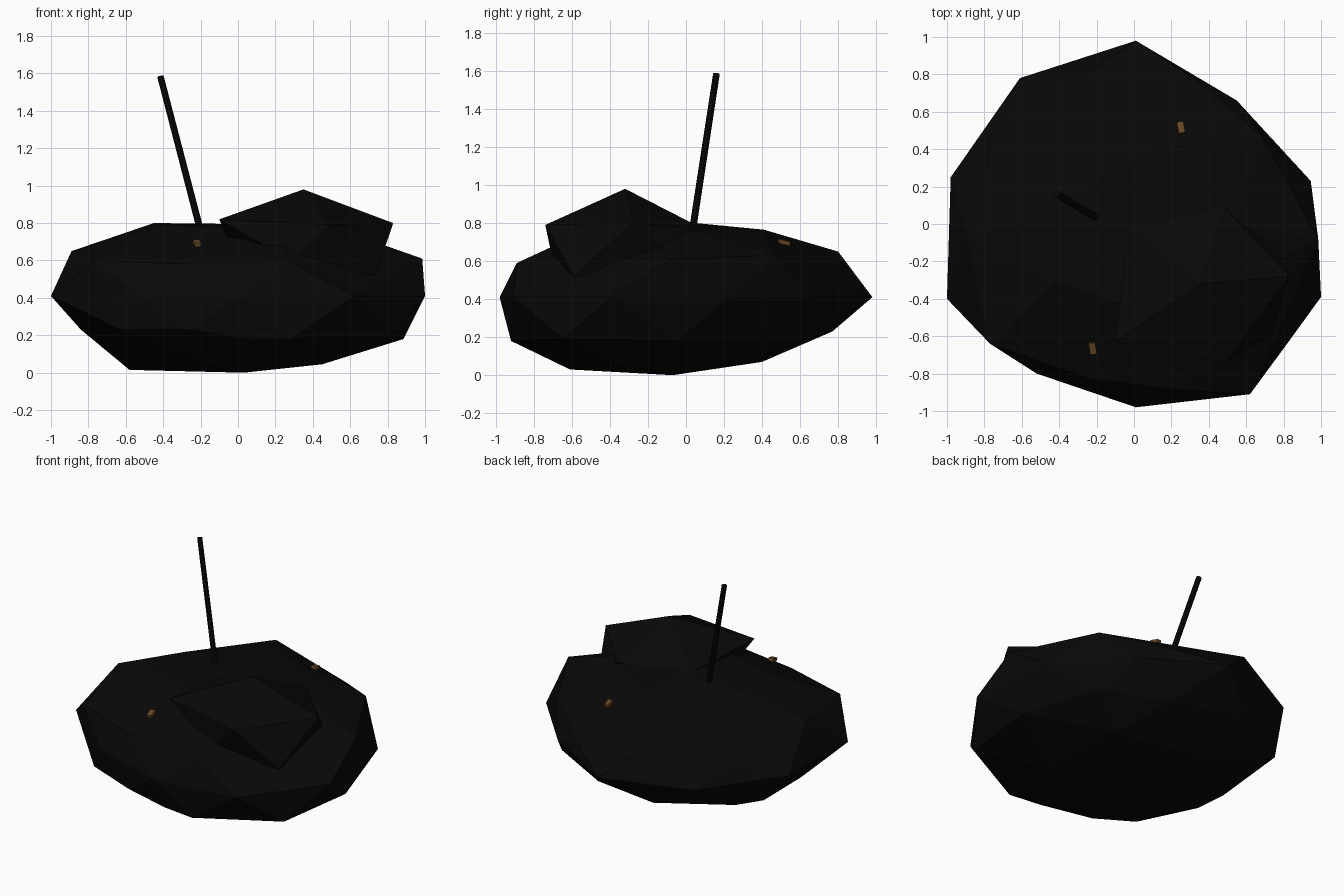
import bpy, bmesh
from mathutils import Vector

if "Cube" in bpy.data.objects:
    bpy.data.objects.remove(bpy.data.objects["Cube"])


def material(name, rgb):
    m = bpy.data.materials.new(name)
    m.diffuse_color = (*rgb, 1)
    m.use_nodes = True
    m.node_tree.nodes["Principled BSDF"].inputs["Base Color"].default_value = m.diffuse_color
    return m


black = material("charcoal_black", (0.0025, 0.0025, 0.0025))
brown = material("ember_brown", (0.14, 0.066, 0.018))


def add(name, bm, mat):
    bmesh.ops.recalc_face_normals(bm, faces=bm.faces)
    mesh = bpy.data.meshes.new(name)
    bm.to_mesh(mesh)
    bm.free()
    mesh.materials.append(mat)
    ob = bpy.data.objects.new(name, mesh)
    bpy.context.collection.objects.link(ob)
    return ob


def rock(name, points, mat):
    """Faceted stone wrapped around a few corner points."""
    bm = bmesh.new()
    for p in points:
        bm.verts.new(p)
    bmesh.ops.convex_hull(bm, input=bm.verts)
    loose = [v for v in bm.verts if not v.link_faces]
    bmesh.ops.delete(bm, geom=loose, context='VERTS')
    return add(name, bm, mat)


# large flattened boulder, described ring by ring
equator = [(-1, -.40), (-.98, .25), (-.61, .78), (.01, .98), (.55, .66),
           (.945, .23), (1, -.39), (.62, -.91), (.01, -.98), (-.52, -.80)]
shoulder = [(-.77, -.64, .60), (-.89, -.08, .65), (-.72, .52, .53),
            (-.26, .80, .65), (.30, .79, .50), (.685, .465, .63),
            (.985, -.08, .61), (.28, -.89, .59), (-.26, -.82, .58)]
crown = [(0, .04, .795), (-.45, .05, .80), (-.42, -.30, .79), (.10, .41, .765),
         (.53, 0, .77), (.16, -.50, .77)]
belly = [(-.84, -.10, .23), (-.70, .44, .20), (-.28, .77, .23), (.24, .65, .20),
         (.68, .43, .22), (.885, -.05, .18), (.815, -.645, .19), (.28, -.92, .18),
         (.04, -.89, .18), (-.25, -.88, .23), (-.63, -.725, .23)]
base = [(.03, -.07, 0), (.45, -.32, .045), (-.16, -.61, .03), (-.58, -.05, .015),
        (-.18, .40, .07), (.40, .30, .06)]
rock("boulder", [(x, y, .41) for x, y in equator] + shoulder + crown + belly + base,
     black)

# smaller stone resting on top
rock("upper_stone", [(.35, -.32, .98), (-.10, -.63, .82), (.49, -.74, .79),
                     (.83, -.28, .80), (.48, .09, .77), (-.03, -.02, .79),
                     (.28, -.70, .60), (.735, -.59, .52), (.70, 0, .55),
                     (.28, .05, .55), (0, -.35, .58)], black)

# leaning stick
start, end = Vector((-.185, .025, .70)), Vector((-.415, .16, 1.585))
axis = end - start
bm = bmesh.new()
bmesh.ops.create_cone(bm, cap_ends=True, segments=8, radius1=.019, radius2=.018,
                      depth=axis.length)
stick = add("stick", bm, black)
stick.location = (start + end) / 2
stick.rotation_euler = axis.to_track_quat('Z', 'Y').to_euler()

# small brown chips lying on the boulder
for i, (loc, tilt) in enumerate([((.25, .515, .70), (-.25, .15, .15)),
                                 ((-.22, -.665, .692), (.3, -.1, .15))]):
    bm = bmesh.new()
    bmesh.ops.create_cube(bm, size=1)
    bmesh.ops.scale(bm, vec=(.035, .062, .022), verts=bm.verts)
    chip = add(f"chip_{i + 1}", bm, brown)
    chip.location = loc
    chip.rotation_euler = tilt
